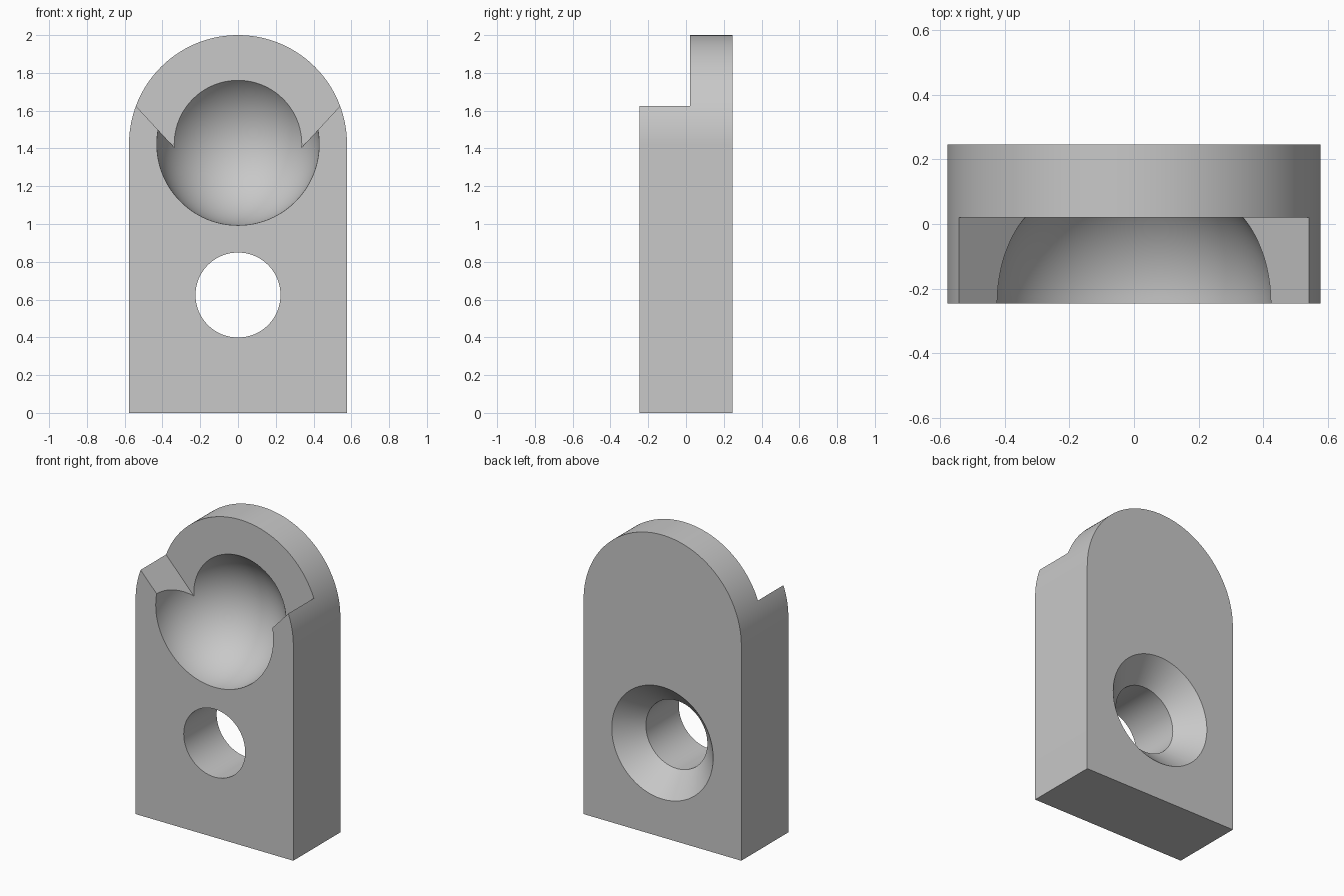
import bpy, bmesh
from math import sin, cos, pi, radians

if "Cube" in bpy.data.objects:
    bpy.data.objects.remove(bpy.data.objects["Cube"], do_unlink=True)

HALF_W, FRONT, BACK = 0.577, -0.246, 0.246
ARCH_Z, HOLE_Z, LEDGE_Y = 1.423, 0.624, 0.02
SOCKET_R, HOLE_R, SINK_R, SINK_DEPTH = 0.43, 0.225, 0.371, 0.148

grey = bpy.data.materials.new("plain grey")
grey.use_nodes = True
colour = (0.58, 0.58, 0.58, 1)
grey.diffuse_color = colour
grey.node_tree.nodes["Principled BSDF"].inputs["Base Color"].default_value = colour


def finish(name, bm):
    bmesh.ops.recalc_face_normals(bm, faces=bm.faces)
    mesh = bpy.data.meshes.new(name)
    bm.to_mesh(mesh)
    bm.free()
    mesh.materials.append(grey)
    obj = bpy.data.objects.new(name, mesh)
    bpy.context.collection.objects.link(obj)
    return obj


def prism(name, outline, y0, y1):
    """Extrude an x-z outline from y0 to y1."""
    bm = bmesh.new()
    face = bm.faces.new([bm.verts.new((x, y0, z)) for x, z in outline])
    ext = bmesh.ops.extrude_face_region(bm, geom=[face])
    moved = [v for v in ext["geom"] if isinstance(v, bmesh.types.BMVert)]
    bmesh.ops.translate(bm, verts=moved, vec=(0, y1 - y0, 0))
    return finish(name, bm)


def lathe(name, profile, z, steps=96):
    """Revolve (radius, y) points about a y-directed axis at height z."""
    bm = bmesh.new()
    rings = [[bm.verts.new((r * cos(2 * pi * i / steps), y, z + r * sin(2 * pi * i / steps)))
              for i in range(steps)] for r, y in profile]
    for a, b in zip(rings, rings[1:]):
        for i in range(steps):
            j = (i + 1) % steps
            bm.faces.new((a[i], a[j], b[j], b[i]))
    bm.faces.new(rings[0])
    bm.faces.new(rings[-1])
    return finish(name, bm)


# Arched plate
arch = [(HALF_W * cos(pi * i / 96), ARCH_Z + HALF_W * sin(pi * i / 96)) for i in range(97)]
plate = prism("arched_plate", [(-HALF_W, 0), (HALF_W, 0)] + arch, FRONT, BACK)

# V-shaped opening across the front half of the arch
slope = 1.08
right = [(x, 1.041 + slope * x) for x in (0.1, 1.0)]
wedge = prism("wedge_cutter", right + [(-x, z) for x, z in reversed(right)],
              FRONT - 0.1, LEDGE_Y)

# Round socket, open to the front
dome = [(SOCKET_R * cos(a), FRONT + SOCKET_R * sin(a))
        for a in (radians(89.5) * i / 32 for i in range(33))]
socket = lathe("socket_cutter", [(SOCKET_R, FRONT - 0.1)] + dome, ARCH_Z)

# Screw hole, countersunk from the back
over = 0.05
flare = (SINK_R - HOLE_R) / SINK_DEPTH
hole = lathe("hole_cutter", [(HOLE_R, FRONT - 0.1), (HOLE_R, BACK - SINK_DEPTH),
                             (SINK_R + over * flare, BACK + over)], HOLE_Z)

# Cut the plate and discard the cutters
bpy.context.view_layer.objects.active = plate
for cutter in (wedge, socket, hole):
    cutter.hide_render = True
    mod = plate.modifiers.new(cutter.name, "BOOLEAN")
    mod.operation, mod.solver, mod.object = "DIFFERENCE", "EXACT", cutter
    bpy.ops.object.modifier_apply(modifier=mod.name)
    bpy.data.objects.remove(cutter, do_unlink=True)

bpy.ops.object.select_all(action="DESELECT")
plate.select_set(True)
bpy.ops.object.shade_smooth_by_angle(angle=radians(30))
